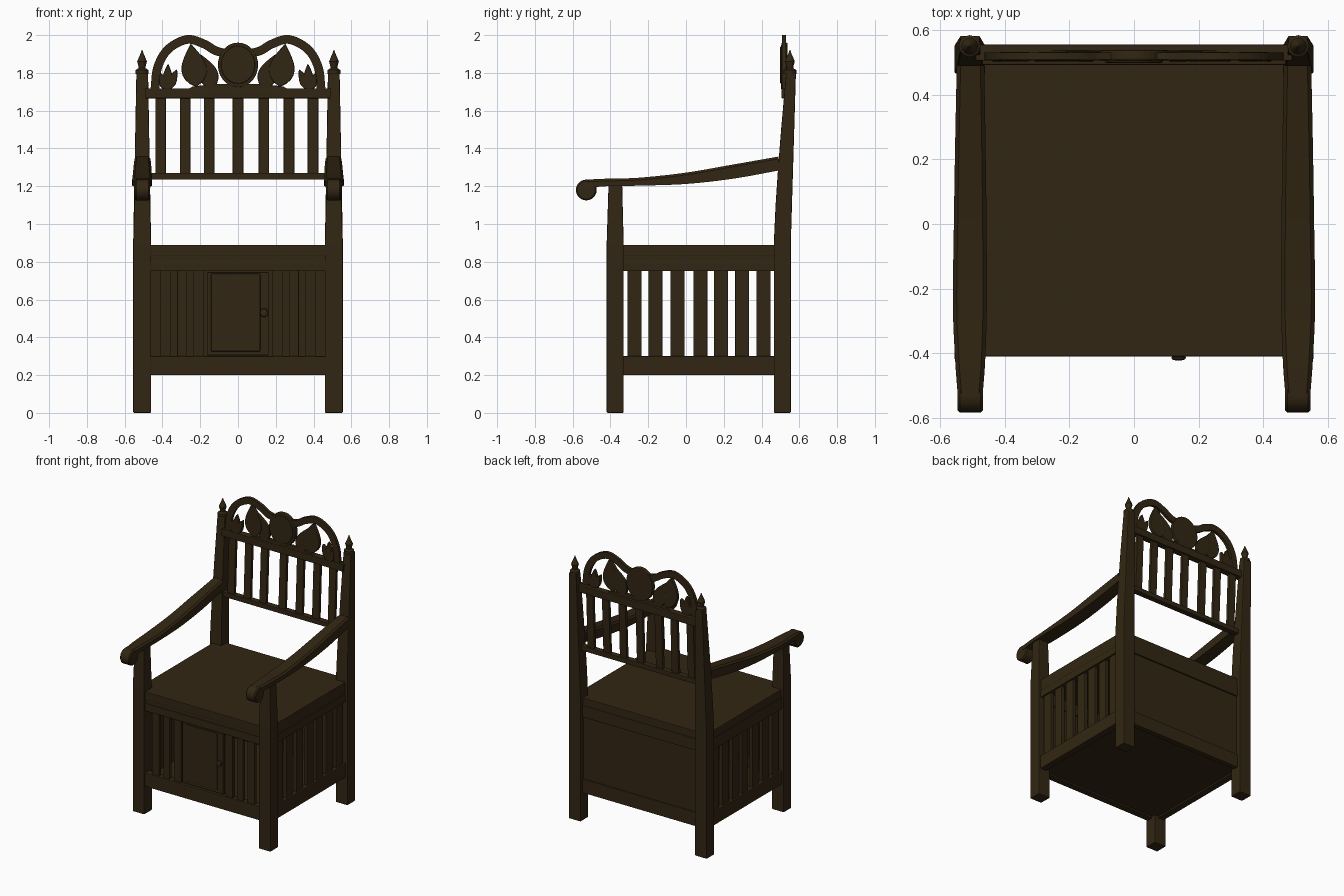
import bpy, bmesh, math
from mathutils import Vector

if "Cube" in bpy.data.objects:
    bpy.data.objects.remove(bpy.data.objects["Cube"])

wood = bpy.data.materials.new("dark oak")
wood.diffuse_color = (0.032, 0.0195, 0.0065, 1)
wood.use_nodes = True
wood.node_tree.nodes["Principled BSDF"].inputs["Base Color"].default_value = wood.diffuse_color


def finish(name, bm, bevel=0.0, smooth=False):
    bmesh.ops.recalc_face_normals(bm, faces=bm.faces)
    me = bpy.data.meshes.new(name)
    bm.to_mesh(me)
    bm.free()
    ob = bpy.data.objects.new(name, me)
    bpy.context.collection.objects.link(ob)
    me.materials.append(wood)
    if bevel:
        mod = ob.modifiers.new("soft edges", 'BEVEL')
        mod.width, mod.segments, mod.limit_method = bevel, 2, 'ANGLE'
    if smooth:
        bpy.ops.object.select_all(action='DESELECT')
        ob.select_set(True)
        bpy.context.view_layer.objects.active = ob
        bpy.ops.object.shade_smooth_by_angle(angle=math.radians(35))
    return ob


def loft(name, rings, bevel=0.0, smooth=False):
    """Skin a list of equal-length point rings and cap both ends."""
    bm = bmesh.new()
    rows = [[bm.verts.new(p) for p in r] for r in rings]
    n = len(rows[0])
    for a, b in zip(rows, rows[1:]):
        for i in range(n):
            bm.faces.new((a[i], a[(i + 1) % n], b[(i + 1) % n], b[i]))
    bm.faces.new(rows[0])
    bm.faces.new(rows[-1])
    return finish(name, bm, bevel, smooth)


def rect(x0, x1, y0, y1, z):
    return [(x0, y0, z), (x1, y0, z), (x1, y1, z), (x0, y1, z)]


def box(name, x0, x1, y0, y1, z0, z1, bevel=0.004):
    return loft(name, [rect(x0, x1, y0, y1, z0), rect(x0, x1, y0, y1, z1)], bevel)


def plate(name, outline, y0, y1, bevel=0.004):
    """Extrude an (x, z) outline from y0 to y1."""
    return loft(name, [[(x, y, z) for x, z in outline] for y in (y0, y1)], bevel)


def lathe(name, profile, centre, axis='Z', n=16):
    rings = []
    for r, h in profile:
        ring = []
        for i in range(n):
            a = 2 * math.pi * i / n
            u, v = r * math.cos(a), r * math.sin(a)
            p = {'Z': (u, v, h), 'Y': (u, h, v), 'X': (h, u, v)}[axis]
            ring.append(Vector(centre) + Vector(p))
        rings.append(ring)
    return loft(name, rings, 0, True)


def spline(pts, steps=6):
    """Smooth curve through the points."""
    p = [Vector(q) for q in pts]
    p = [2 * p[0] - p[1]] + p + [2 * p[-1] - p[-2]]
    out = []
    for i in range(1, len(p) - 2):
        for k in range(steps):
            t = k / steps
            a, b, c, d = p[i - 1:i + 3]
            out.append(0.5 * (2 * b + (c - a) * t + (2 * a - 5 * b + 4 * c - d) * t * t
                              + (3 * b - a - 3 * c + d) * t ** 3))
    return out + [p[-2]]


def leaf(name, base, tip, width, y0=0.503, y1=0.532):
    base, tip = Vector(base), Vector(tip)
    d = tip - base
    side = Vector((-d.y, d.x)).normalized() * width / 2
    ts = [i / 10 for i in range(11)]
    w = [math.sin(math.pi * t ** 0.75) for t in ts]
    right = [base + d * t + side * k for t, k in zip(ts, w)]
    left = [base + d * t - side * k for t, k in zip(ts[1:-1], w[1:-1])]
    plate(name, right + left[::-1], y0, y1, 0.006)


def lean(z):
    """Front face of the leaning back posts at height z."""
    return 0.465 if z < 0.9 else 0.465 + 0.065 * ((z - 0.9) / 0.9) ** 1.3


for s, tag in ((-1, "left"), (1, "right")):
    # front leg, narrowing under the arm
    loft(f"{tag}_front_leg", [rect(s * .46, s * .555, -.42, -.33, 0), rect(s * .46, s * .555, -.42, -.33, .9),
                              rect(s * .467, s * .545, -.41, -.338, 1.215)], .005)
    # back post, leaning above the seat
    rings = []
    for z in (0, .9, 1.1, 1.3, 1.5, 1.8):
        k = max(0, z - .9) / .9
        rings.append(rect(s * (.46 + .016 * k), s * (.555 - .017 * k), lean(z), .555 + .027 * k, z))
    loft(f"{tag}_back_post", rings, .005)
    # finial
    lathe(f"{tag}_finial", [(.034, 1.795), (.034, 1.815), (.018, 1.825), (.02, 1.84), (.026, 1.86),
                            (.018, 1.88), (.009, 1.9), (.002, 1.92)], (s * .508, .55, 0), n=12)

    # arm: rows of y, bottom, top, inner x, outer x
    arm = spline([(.49, 1.283, 1.357, .463, .548), (.25, 1.24, 1.315, .459, .553),
                  (0, 1.212, 1.272, .456, .557), (-.25, 1.203, 1.245, .455, .56),
                  (-.42, 1.2, 1.24, .46, .553), (-.53, 1.19, 1.235, .468, .545)])
    rings = []
    for y, b, t, xi, xo in arm:
        c, m = .012, t - .012
        rings.append([(s * xi, y, b), (s * xo, y, b), (s * xo, y, m), (s * (xo - c), y, t),
                      (s * (xi + c), y, t), (s * xi, y, m)])
    loft(f"{tag}_arm", rings, 0, True)
    lathe(f"{tag}_arm_scroll", [(.048, -.039), (.055, -.032), (.055, .032), (.048, .039)],
          (s * .506, -.528, 1.18), 'X', 24)

    # side rails and slats
    x0, x1 = sorted((s * .49, s * .54))
    box(f"{tag}_lower_rail", x0, x1, -.35, .49, .2, .3)
    box(f"{tag}_upper_rail", x0, x1, -.35, .49, .75, .805)
    box(f"{tag}_rail_moulding", x0, x1 - .006 * (s > 0), -.35, .49, .8, .835, 0)
    for i, y in enumerate((-.273, -.162, -.045, .076, .185, .297, .41)):
        a, b = sorted((s * .502, s * .528))
        box(f"{tag}_side_slat_{i + 1}", a, b, y - .037, y + .037, .29, .76, .003)

    # front slats beside the door
    for i, (a, b) in enumerate(((.18, .238), (.272, .322), (.357, .413))):
        a, b = sorted((s * a, s * b))
        box(f"{tag}_front_slat_{i + 1}", a, b, -.4, -.375, .29, .76, .003)

    # crest arch and leaves
    mid = spline([(s * .44, 1.715), (s * .425, 1.83), (s * .37, 1.925), (s * .27, 1.977),
                  (s * .18, 1.953), (s * .12, 1.918), (s * .05, 1.9)])
    outer, inner = [], []
    for i, p in enumerate(mid):
        d = mid[min(i + 1, len(mid) - 1)] - mid[max(i - 1, 0)]
        nrm = Vector((-d.y, d.x)).normalized() * .023
        outer.append(p + nrm)
        inner.append(p - nrm)
    bm = bmesh.new()
    rows = [[bm.verts.new((q.x, y, q.y)) for q, y in ((a, .508), (b, .508), (b, .53), (a, .53))]
            for a, b in zip(outer, inner)]
    for a, b in zip(rows, rows[1:]):
        for i in range(4):
            bm.faces.new((a[i], a[(i + 1) % 4], b[(i + 1) % 4], b[i]))
    bm.faces.new(rows[0])
    bm.faces.new(rows[-1])
    finish(f"{tag}_crest_arch", bm, 0, True)
    leaf(f"{tag}_large_leaf", (s * .22, 1.725), (s * .25, 1.955), .135)
    leaf(f"{tag}_inner_leaf", (s * .13, 1.715), (s * .2, 1.9), .105, .508, .534)
    for i, (tx, tz) in enumerate(((.412, 1.8), (.37, 1.85), (.322, 1.82))):
        leaf(f"{tag}_bud_petal_{i + 1}", (s * .375, 1.71), (s * tx, tz), .055)

# seat box
box("seat", -.535, .535, -.41, .525, .83, .89)
box("front_upper_rail", -.47, .47, -.41, -.36, .75, .805)
box("front_rail_moulding", -.47, .47, -.404, -.36, .8, .835, 0)
box("front_lower_rail", -.47, .47, -.41, -.36, .2, .3)
box("back_upper_rail", -.47, .47, .49, .53, .75, .835)
box("back_lower_rail", -.47, .47, .49, .53, .2, .3)
box("back_panel", -.47, .47, .495, .52, .29, .76, 0)
box("floor", -.53, .53, -.4, .52, .212, .235, 0)

# door with raised panel and knob
box("door", -.165, .162, -.402, -.375, .305, .745)
box("door_panel", -.143, .118, -.409, -.395, .325, .737, .006)
lathe("door_knob", [(.01, 0), (.01, -.008), (.023, -.012), (.02, -.02), (.008, -.023)],
      (.138, -.399, .53), 'Y')

# backrest rails and slats
box("backrest_lower_rail", -.48, .48, .492, .535, 1.235, 1.27)
box("backrest_upper_rail", -.49, .49, .505, .555, 1.665, 1.718)
for i, x in enumerate((-.41, -.28, -.153, 0, .137, .27, .397)):
    loft(f"backrest_slat_{i + 1}", [rect(x - .028, x + .028, .502, .525, 1.26),
                                    rect(x - .028, x + .028, .52, .543, 1.675)], .003)

# crest medallion, its rim and base
oval = lambda r: [(r * .9 * math.cos(i * math.pi / 20), 1.842 + r * math.sin(i * math.pi / 20)) for i in range(40)]
plate("medallion_rim", oval(.118), .505, .538, .006)
plate("medallion_face", oval(.1), .498, .52, .006)
plate("crest_base", [(-.27, 1.71), (.27, 1.71), (.24, 1.728), (.12, 1.742), (-.12, 1.742), (-.24, 1.728)],
      .508, .536)
